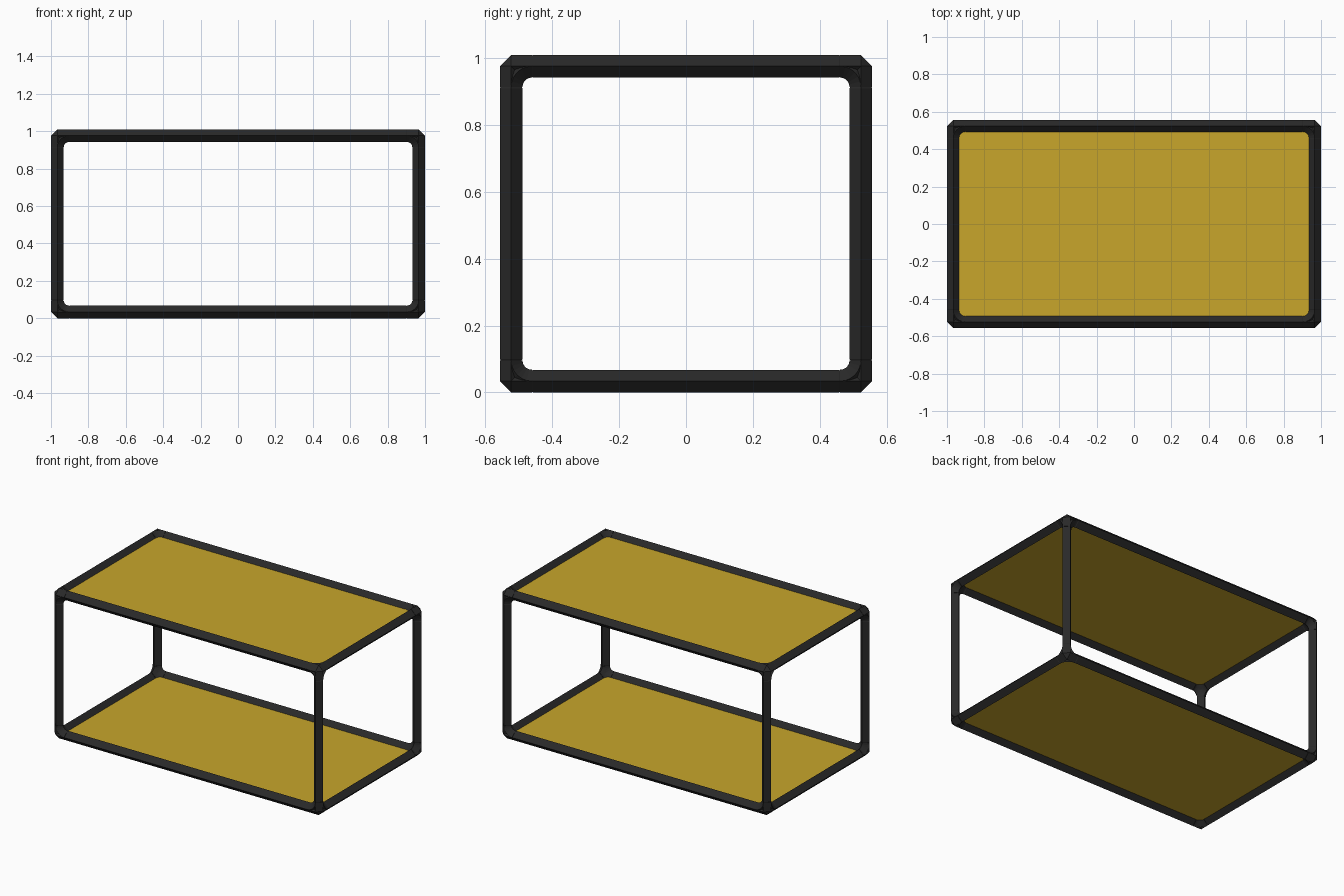
import bpy, bmesh, math
from mathutils import Vector

if "Cube" in bpy.data.objects:
    bpy.data.objects.remove(bpy.data.objects["Cube"], do_unlink=True)

R = 0.034                          # half diagonal of the diamond tube
BEND = 0.062                       # reach of each corner fitting
CX, CY, Z0, Z1 = 1 - R, 0.557 - R, R, 1.01 - R
MID = Vector((0, 0, (Z0 + Z1) / 2))
HALF = Vector((CX, CY, (Z1 - Z0) / 2))
AXES = [Vector((1, 0, 0)), Vector((0, 1, 0)), Vector((0, 0, 1))]


def material(name, colour):
    m = bpy.data.materials.new(name)
    m.use_nodes = True
    m.diffuse_color = (*colour, 1)
    bsdf = m.node_tree.nodes["Principled BSDF"]
    bsdf.inputs["Base Color"].default_value = (*colour, 1)
    bsdf.inputs["Roughness"].default_value = 0.6
    return m


black = material("matte_black", (0.022, 0.022, 0.022))
yellow = material("mustard_yellow", (0.58, 0.38, 0.024))


def finish(bm, name, mat):
    bmesh.ops.recalc_face_normals(bm, faces=bm.faces)
    mesh = bpy.data.meshes.new(name)
    bm.to_mesh(mesh)
    bm.free()
    mesh.materials.append(mat)
    obj = bpy.data.objects.new(name, mesh)
    bpy.context.collection.objects.link(obj)
    return obj


def loft(bm, sections):
    """Join diamond sections given as (centre, side, up, radius) and cap the ends."""
    rings = [[bm.verts.new(c + d * r) for d in (u, v, -u, -v)] for c, u, v, r in sections]
    for a, b in zip(rings, rings[1:]):
        for i in range(4):
            j = (i + 1) % 4
            bm.faces.new((a[i], a[j], b[j], b[i]))
    bm.faces.new(rings[0])
    bm.faces.new(rings[-1])


# Straight tubes with slightly tapered ends
def tube(name, axis, su, sv):
    u, v = AXES[(axis + 1) % 3], AXES[(axis + 2) % 3]
    centre = MID + u * su * HALF[(axis + 1) % 3] + v * sv * HALF[(axis + 2) % 3]
    end = HALF[axis] - BEND
    bm = bmesh.new()
    loft(bm, [(centre + AXES[axis] * t, u, v, r) for t, r in (
        (-end, R * 0.92), (-end + 0.004, R), (end - 0.004, R), (end, R * 0.92))])
    finish(bm, name, black)


for axis, label in enumerate(("long_rail", "side_rail", "post")):
    for su in (-1, 1):
        for sv in (-1, 1):
            tube(f"{label}_{'a' if su < 0 else 'b'}{'a' if sv < 0 else 'b'}", axis, su, sv)


# Three-way corner fittings: faceted node, three stubs and three rounded elbows
def corner(name, signs):
    centre = MID + Vector([s * h for s, h in zip(signs, HALF)])
    inward = [-s * a for s, a in zip(signs, AXES)]
    bm = bmesh.new()
    node = [bm.verts.new(centre + a * s * R) for a in AXES for s in (-1, 1)]
    bmesh.ops.convex_hull(bm, input=node)
    for i in range(3):
        d, u, v = inward[i], inward[(i + 1) % 3], inward[(i + 2) % 3]
        loft(bm, [(centre + d * t, u, v, R) for t in (0, BEND)])
        pivot = centre + (d + u) * BEND
        bend = []
        for k in range(7):
            t = math.pi / 2 * k / 6
            out = -(u * math.cos(t) + d * math.sin(t))
            bend.append((pivot + out * BEND, out, v, R))
        loft(bm, bend)
    finish(bm, name, black)


for sx in (-1, 1):
    for sy in (-1, 1):
        for sz in (-1, 1):
            corner(f"{'top' if sz > 0 else 'bottom'}_{'back' if sy > 0 else 'front'}_"
                   f"{'left' if sx > 0 else 'right'}_corner", (sx, sy, sz))

# Shelf panels set in the middle of the rails
for name, z in (("bottom_panel", Z0), ("top_panel", Z1)):
    bm = bmesh.new()
    bmesh.ops.create_cube(bm, size=1)
    for vert in bm.verts:
        vert.co = Vector((vert.co.x * 2 * (CX - 0.005), vert.co.y * 2 * (CY - 0.005),
                          vert.co.z * 0.006 + z))
    finish(bm, name, yellow)
